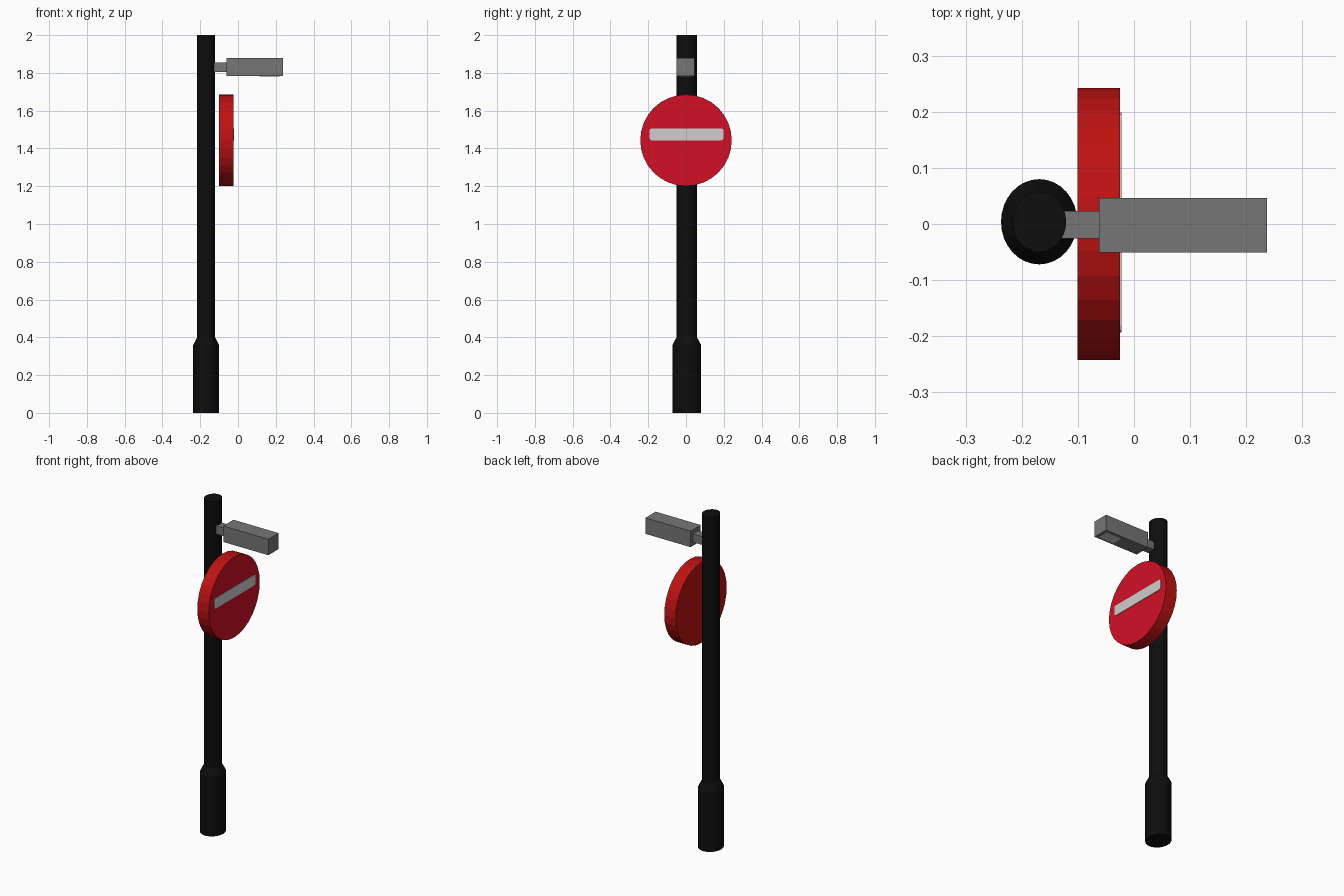
import bpy, bmesh, math
from mathutils import Matrix

if "Cube" in bpy.data.objects:
    bpy.data.objects.remove(bpy.data.objects["Cube"])


def material(name, r, g, b):
    m = bpy.data.materials.new(name)
    m.diffuse_color = (r, g, b, 1)
    m.use_nodes = True
    m.node_tree.nodes["Principled BSDF"].inputs["Base Color"].default_value = m.diffuse_color
    return m


BLACK = material("black", 0.004, 0.004, 0.004)
GREY = material("grey", 0.18, 0.18, 0.18)
RED = material("sign face red", 0.65, 0.005, 0.018)
RIM = material("rim red", 0.52, 0.006, 0.006)
WHITE = material("off white", 0.62, 0.62, 0.62)


def finish(name, bm, *mats):
    bmesh.ops.recalc_face_normals(bm, faces=bm.faces)
    me = bpy.data.meshes.new(name)
    bm.to_mesh(me)
    bm.free()
    ob = bpy.data.objects.new(name, me)
    bpy.context.collection.objects.link(ob)
    for m in mats:
        me.materials.append(m)
    return ob


def box(name, x, y, z, mat):
    bm = bmesh.new()
    bmesh.ops.create_cube(bm, size=1)
    for v in bm.verts:
        v.co = [lo + (c + 0.5) * (hi - lo) for c, (lo, hi) in zip(v.co, (x, y, z))]
    return finish(name, bm, mat)


# Pole with thick foot, lofted from (height, x radius, y radius)
bm = bmesh.new()
N = 32
rings = []
for z, rx, ry in [(0, .068, .076), (.36, .068, .076), (.40, .048, .054), (2, .048, .054)]:
    rings.append([bm.verts.new((-.169 + rx * math.cos(2 * math.pi * i / N),
                                .004 + ry * math.sin(2 * math.pi * i / N), z))
                  for i in range(N)])
for a, b in zip(rings, rings[1:]):
    for i in range(N):
        j = (i + 1) % N
        bm.faces.new((a[i], a[j], b[j], b[i]))
bm.faces.new(rings[0])
bm.faces.new(rings[-1])
finish("pole", bm, BLACK)

# Round sign disc, front face in its own red
bm = bmesh.new()
bmesh.ops.create_cone(bm, cap_ends=True, segments=32, radius1=.242, radius2=.242, depth=.076,
                      matrix=Matrix.Translation((-.063, 0, 1.443)) @ Matrix.Rotation(math.pi / 2, 4, 'Y'))
bm.normal_update()
for f in bm.faces:
    f.material_index = 1 if f.normal.x > 0.9 else 0
finish("sign_disc", bm, RIM, RED)

# White bar: thin plate with clipped corners
bar = box("sign_bar", (-.026, -.022), (-.193, .199), (1.443, 1.506), WHITE)
bm = bmesh.new()
bm.from_mesh(bar.data)
edges = [e for e in bm.edges if abs(e.verts[0].co.x - e.verts[1].co.x) > .001]
bmesh.ops.bevel(bm, geom=edges, offset=.012, segments=2, profile=.5, affect='EDGES')
bm.to_mesh(bar.data)
bm.free()

# Lamp arm, housing and light panel underneath
box("lamp_arm", (-.128, -.06), (-.026, .023), (1.805, 1.855), GREY)
box("lamp_housing", (-.062, .237), (-.051, .046), (1.784, 1.88), GREY)
box("lamp_panel", (.115, .22), (-.037, .032), (1.782, 1.786), WHITE)
